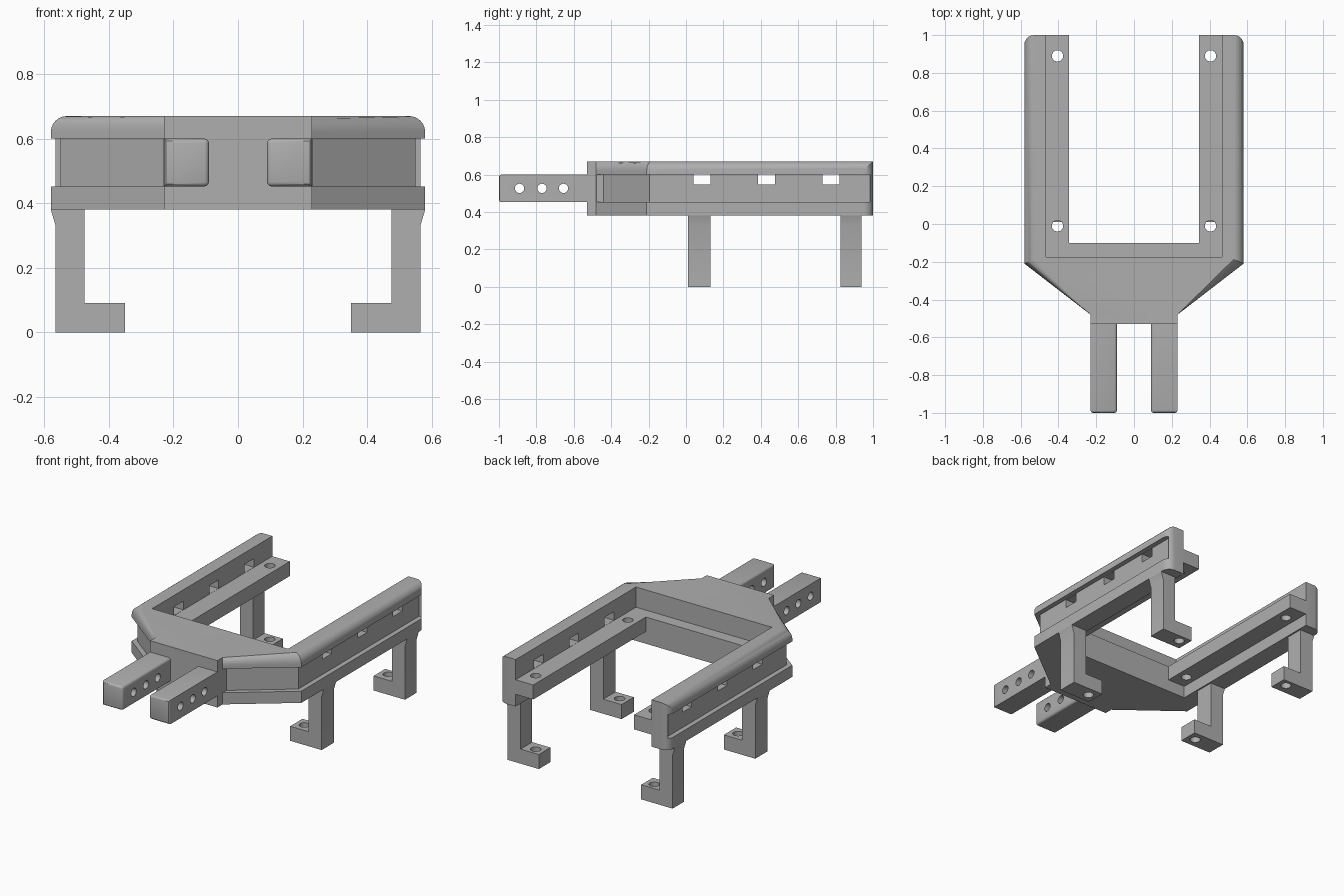
import bpy, bmesh, math
from mathutils import Vector

cube = bpy.data.objects.get("Cube")
if cube:
    bpy.data.objects.remove(cube, do_unlink=True)

grey = bpy.data.materials.new("plain_grey")
grey.use_nodes = True
colour = (0.43, 0.43, 0.43, 1)
grey.diffuse_color = colour
grey.node_tree.nodes["Principled BSDF"].inputs["Base Color"].default_value = colour


def prism(name, points, axis, low, high):
    """Extrude a 2D outline along an axis: x uses (y, z), y uses (x, z), z uses (x, y)."""
    bm = bmesh.new()
    place = {"x": lambda a, b: (low, a, b),
             "y": lambda a, b: (a, low, b),
             "z": lambda a, b: (a, b, low)}[axis]
    face = bm.faces.new([bm.verts.new(place(a, b)) for a, b in points])
    result = bmesh.ops.extrude_face_region(bm, geom=[face])
    shift = Vector([high - low if c == axis else 0 for c in "xyz"])
    moved = [v for v in result["geom"] if isinstance(v, bmesh.types.BMVert)]
    bmesh.ops.translate(bm, verts=moved, vec=shift)
    bmesh.ops.recalc_face_normals(bm, faces=bm.faces[:])
    mesh = bpy.data.meshes.new(name)
    bm.to_mesh(mesh)
    bm.free()
    mesh.materials.append(grey)
    obj = bpy.data.objects.new(name, mesh)
    bpy.context.collection.objects.link(obj)
    return obj


def box(name, x, y, z):
    x0, x1 = sorted(x)
    return prism(name, [(x0, y[0]), (x1, y[0]), (x1, y[1]), (x0, y[1])], "z", *z)


def rod(axis, a, b, low, high, radius):
    turns = [math.tau * i / 24 for i in range(24)]
    ring = [(a + radius * math.cos(t), b + radius * math.sin(t)) for t in turns]
    return prism("cutter", ring, axis, low, high)


def activate(obj):
    bpy.ops.object.select_all(action="DESELECT")
    obj.select_set(True)
    bpy.context.view_layer.objects.active = obj


def cut(obj, cutter):
    mod = obj.modifiers.new("cut", "BOOLEAN")
    mod.operation, mod.solver, mod.object = "DIFFERENCE", "EXACT", cutter
    activate(obj)
    bpy.ops.object.modifier_apply(modifier=mod.name)
    bpy.data.objects.remove(cutter, do_unlink=True)


def bevel(obj, rule, width, segments):
    bm = bmesh.new()
    bm.from_mesh(obj.data)
    edges = [e for e in bm.edges if rule(*[v.co for v in e.verts])]
    bmesh.ops.bevel(bm, geom=edges, offset=width, segments=segments,
                    profile=0.5, affect="EDGES")
    bm.to_mesh(obj.data)
    bm.free()


def smooth(obj):
    activate(obj)
    bpy.ops.object.shade_smooth_by_angle(angle=math.radians(30))


def mirrored(points, side):
    return [(side * a, b) for a, b in points]


# Body: tapered block with rounded upper side edges
TOP, BASE, WIDE, NECK = 0.67, 0.38, 0.58, 0.23
half = [(NECK, -0.53), (NECK, -0.48), (WIDE, -0.21), (WIDE, 1)]
body = prism("fork_body", half + mirrored(half[::-1], -1), "z", BASE, TOP)
bevel(body, lambda p, q: min(p.z, q.z) > TOP - 0.01 and abs(p.y - q.y) > 0.1,
      0.05, 6)

# Open bay, upper recess above the ledge
cut(body, box("cutter", (-0.345, 0.345), (-0.10, 1.2), (0.2, 0.9)))
cut(body, box("cutter", (-0.465, 0.465), (-0.175, 1.2), (0.545, 0.9)))

groove = [(0.55, 0.985), (0.55, -0.195), (0.231, -0.442), (0.231, -0.6),
          (0.8, -0.6), (0.8, 0.985)]
R = 0.05
arc = [(WIDE - R + R * math.cos(t), 1 - R + R * math.sin(t))
       for t in [math.pi / 2 * i / 6 for i in range(7)]]
corner = [(0.7, 1 - R)] + arc + [(WIDE - R, 1.1), (0.7, 1.1)]

for s in (1, -1):
    # Space under the ledge, outer groove, rounded rear corner
    cut(body, box("cutter", (s * 0.3, s * 0.465), (-0.10, 1.2), (0.2, 0.455)))
    cut(body, prism("cutter", mirrored(groove, s), "z", 0.452, 0.6))
    cut(body, prism("cutter", mirrored(corner, s), "z", 0.2, 0.9))
    # Ledge screw holes and wall slots
    for y in (-0.01, 0.89):
        cut(body, rod("z", s * 0.405, y, 0.42, 0.6, 0.03))
    for y in (0.04, 0.385, 0.73):
        cut(body, box("cutter", (s * 0.44, s * 0.65), (y, y + 0.09), (0.546, 0.599)))
smooth(body)

# Hooked legs with a flared top and a drilled foot
leg_profile = [(0.35, 0), (0.565, 0), (0.565, 0.33), (WIDE, BASE), (0.475, BASE),
               (0.475, 0.09), (0.35, 0.09)]
for s, side in ((1, "left"), (-1, "right")):
    for place, y0, y1 in (("front", 0.01, 0.13), ("rear", 0.825, 0.938)):
        leg = prism(f"{place}_{side}_leg", mirrored(leg_profile, s), "y", y0, y1)
        hole_y = 0.07 if place == "front" else 0.89
        cut(leg, rod("z", s * 0.405, hole_y, -0.1, 0.2, 0.03))
        smooth(leg)

    # Front prongs with softened inner and front edges and cross holes
    prong = box(f"{side}_prong", (s * 0.09, s * NECK), (-1, -0.53), (0.452, 0.6))

    def soft(p, q):
        inner = max(abs(p.x), abs(q.x)) < 0.1
        front = max(p.y, q.y) < -0.99
        return (inner or front) and min(p.y, q.y) < -0.6
    bevel(prong, soft, 0.014, 3)
    for y in (-0.89, -0.77, -0.655):
        cut(prong, rod("x", y, 0.526, s * 0.16 - 0.2, s * 0.16 + 0.2, 0.025))
    smooth(prong)
